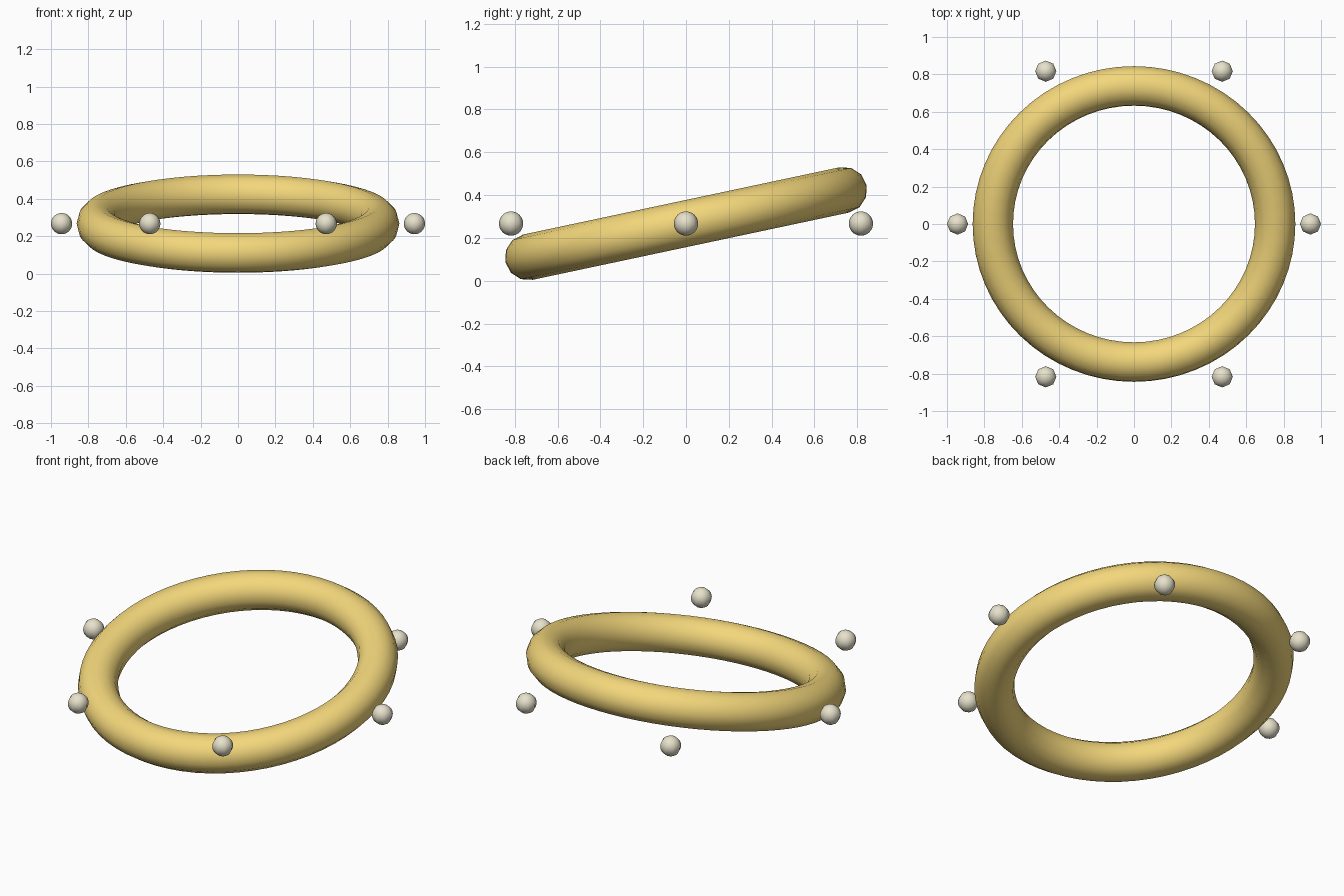
import bpy, math

if "Cube" in bpy.data.objects:
    bpy.data.objects.remove(bpy.data.objects["Cube"])

def material(name, colour):
    m = bpy.data.materials.new(name)
    m.diffuse_color = colour
    m.use_nodes = True
    m.node_tree.nodes["Principled BSDF"].inputs["Base Color"].default_value = m.diffuse_color
    return m

gold = material("gold", (0.90, 0.68, 0.20, 1))
cream = material("cream", (0.80, 0.76, 0.60, 1))
Z = 0.267

# tilted ring
bpy.ops.mesh.primitive_torus_add(major_radius=0.7547, minor_radius=0.108,
                                 major_segments=64, minor_segments=12,
                                 location=(0, 0, Z), rotation=(math.radians(12), 0, 0))
ring = bpy.context.object
ring.name = "ring"
ring.data.materials.append(gold)
bpy.ops.object.shade_smooth()

# six beads evenly spaced on a level circle
for i in range(6):
    a = i * math.tau / 6
    bpy.ops.mesh.primitive_uv_sphere_add(segments=8, ring_count=16, radius=0.0566,
                                         location=(0.9434 * math.cos(a), 0.9434 * math.sin(a), Z))
    bead = bpy.context.object
    bead.name = f"bead_{i + 1}"
    bead.data.materials.append(cream)
    bpy.ops.object.shade_smooth()
